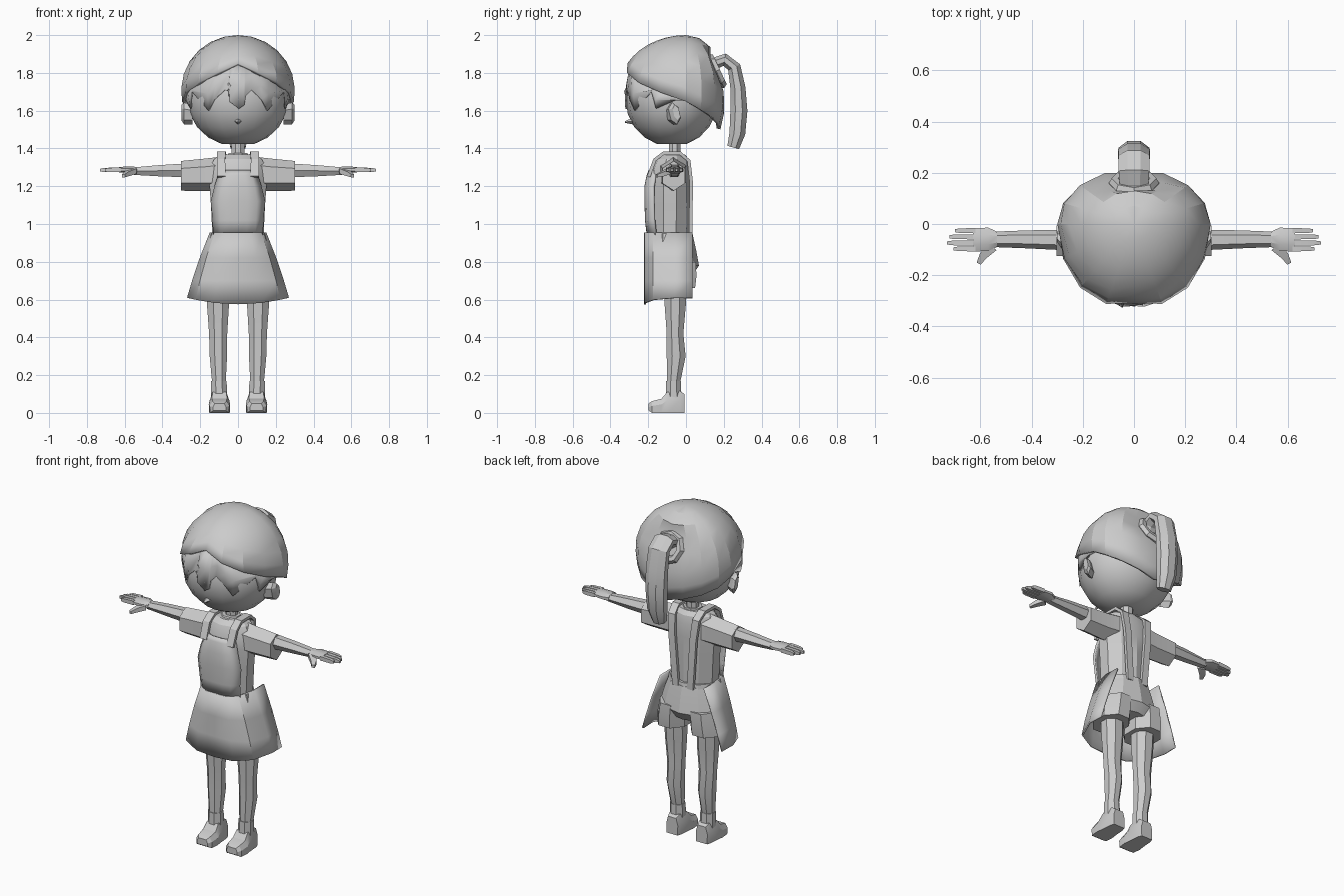
import bpy, bmesh, math
from mathutils import Vector as V

grey = bpy.data.materials.new("light_grey")
grey.diffuse_color = (0.6, 0.6, 0.6, 1)


def make(name, rows, closed=True, caps=True, mirror=False, solid=0, angle=25):
    """Skin a list of point rows into one part."""
    bm = bmesh.new()
    vs = [[bm.verts.new(p) for p in r] for r in rows]
    n = len(rows[0])
    for a, b in zip(vs, vs[1:]):
        for i in range(n if closed else n - 1):
            j = (i + 1) % n
            bm.faces.new((a[i], a[j], b[j], b[i]))
    if closed and caps:
        bm.faces.new(vs[0][::-1])
        bm.faces.new(vs[-1])
    bmesh.ops.remove_doubles(bm, verts=bm.verts[:], dist=1e-5)
    if closed and caps:
        bmesh.ops.recalc_face_normals(bm, faces=bm.faces[:])
    me = bpy.data.meshes.new(name)
    bm.to_mesh(me)
    bm.free()
    me.materials.append(grey)
    ob = bpy.data.objects.new(name, me)
    bpy.context.collection.objects.link(ob)
    bpy.ops.object.select_all(action='DESELECT')
    ob.select_set(True)
    bpy.context.view_layer.objects.active = ob
    bpy.ops.object.shade_smooth_by_angle(angle=math.radians(angle))
    if solid:
        m = ob.modifiers.new("thickness", 'SOLIDIFY')
        m.thickness, m.offset = solid, -1
    if mirror:
        ob.modifiers.new("mirror", 'MIRROR').use_clip = False
    return ob


def ring(c, u, v, n=8, flat=True):
    """n-sided loop around c with half axes u and v."""
    ph, k = (math.pi / n, 1 / math.cos(math.pi / n)) if flat else (0, 1)
    return [V(c) + k * (V(u) * math.cos(ph + 2 * math.pi * i / n)
            + V(v) * math.sin(ph + 2 * math.pi * i / n)) for i in range(n)]


def upright(name, secs, n=8, **kw):
    """Sections (z, x, y, half x, half y)."""
    return make(name, [ring((x, y, z), (a, 0, 0), (0, b, 0), n)
                       for z, x, y, a, b in secs], **kw)


def sideways(name, secs, n=6, flat=False, **kw):
    """Sections (x, y, z, half y, half z) running out along x."""
    return make(name, [ring((x, y, z), (0, a, 0), (0, 0, b), n, flat)
                       for x, y, z, a, b in secs], mirror=True, **kw)


def ribbon(name, path, n, **kw):
    """Sweep in the yz plane: (x, y, z, half width, half thickness)."""
    rows = []
    for i, (x, y, z, w, t) in enumerate(path):
        a, b = path[max(i - 1, 0)], path[min(i + 1, len(path) - 1)]
        d = V((0, b[1] - a[1], b[2] - a[2])).normalized()
        rows.append(ring((x, y, z), (w, 0, 0), V((0, -d.z, d.y)) * t, n))
    return make(name, rows, **kw)


# Head
def skull(a, z, k=1.0):
    s = math.sqrt(max(0, 1 - ((z - 1.66) / 0.25) ** 2)) * k
    return V((0.268 * s * math.sin(a), -0.075 - 0.245 * s * math.cos(a), z))


make("head", [[skull(i * math.pi / 8, 1.66 - 0.25 * math.cos(j * math.pi / 10))
               for i in range(16)] for j in range(1, 10)], angle=35)
make("nose", [ring((0, -0.28, 1.545), (0.022, 0, 0), (0, 0, 0.018), 4, False),
              ring((0, -0.322, 1.54), (0.006, 0, 0), (0, 0, 0.005), 4, False)])
make("ear", [ring((0.24, -0.08, 1.58), (0, 0.022, 0.005), (0, -0.01, 0.045), 6),
             ring((0.285, -0.06, 1.585), (0, 0.026, 0.005), (0, -0.012, 0.05), 6),
             ring((0.3, -0.05, 1.59), (0, 0.016, 0), (0, -0.008, 0.036), 6)], mirror=True)


# Hair cap with a sloping rim and a flattened back
def cap(a, f, k=1.0):
    q = abs(a) / math.pi
    t = math.radians(61 + 90 * q - 15 * q * q) * f
    s = math.sin(t)
    if t > math.pi / 2:
        s = 1 - (1 - s) * 0.5
    c = math.cos(a)
    y = -(0.355 if c > 0 else 0.215) * s * c * k
    z = 1.71 + 0.29 * math.cos(t)
    y = min(y, 0.13 + 0.07 * min(1, max(0, (1.85 - z) / 0.12)))
    return V((0.3 * s * math.sin(a) * k, y, z))


make("hair_cap", [[cap((i - 8) * math.pi / 8, j / 7) for i in range(16)]
                  for j in range(7, -1, -1)], caps=False, solid=0.02, angle=22)

# Fringe with pointed locks
locks = [(-97, 1.66), (-70, 1.61), (-64, 1.70), (-36, 1.60), (-27, 1.66), (-15, 1.71),
         (-9, 1.70), (-10, 1.65), (1, 1.61), (7, 1.63), (9, 1.68), (16, 1.71),
         (27, 1.66), (36, 1.60), (64, 1.70), (70, 1.61), (97, 1.66)]
fringe = [[], [], []]
for deg, z in locks:
    a = math.radians(deg)
    top = cap(a, 0.97, 0.95)
    fringe[0].append(skull(a, z, 1.025))
    fringe[1].append(skull(a, (z + top.z) / 2, 1.035))
    fringe[2].append(top)
make("fringe", fringe, closed=False, solid=0.008, angle=35)

# Ponytail and its tie
ribbon("ponytail", [(0, 0.12, 1.80, 0.04, 0.03), (0, 0.15, 1.85, 0.055, 0.033),
                    (0, 0.205, 1.87, 0.06, 0.033), (0, 0.255, 1.83, 0.06, 0.035),
                    (0, 0.275, 1.72, 0.062, 0.04), (0, 0.28, 1.60, 0.06, 0.045),
                    (0, 0.272, 1.48, 0.055, 0.042), (0, 0.25, 1.405, 0.04, 0.032)], 8)
bpy.ops.mesh.primitive_torus_add(major_segments=8, minor_segments=6, major_radius=0.075,
                                 minor_radius=0.024, location=(0, 0.16, 1.81),
                                 rotation=(math.radians(-65), 0, 0))
tie = bpy.context.object
tie.name = "hair_tie"
tie.data.materials.append(grey)

# Neck, collar and shirt
upright("neck", [(1.33, 0, -0.06, 0.035, 0.03), (1.44, 0, -0.06, 0.033, 0.03)])
upright("collar", [(1.32, 0, -0.075, 0.075, 0.075), (1.375, 0, -0.065, 0.05, 0.045)])
upright("shirt", [(0.92, 0, -0.085, 0.135, 0.10), (1.10, 0, -0.085, 0.143, 0.105),
                  (1.22, 0, -0.085, 0.152, 0.105), (1.30, 0, -0.08, 0.15, 0.10),
                  (1.345, 0, -0.075, 0.125, 0.085), (1.368, 0, -0.07, 0.09, 0.06)], 10)
sideways("sleeve", [(0.10, -0.068, 1.265, 0.068, 0.078), (0.17, -0.068, 1.26, 0.063, 0.075),
                    (0.302, -0.065, 1.255, 0.06, 0.068)], flat=True)

# Arms, hands and fingers
sideways("arm", [(0.28, -0.062, 1.284, 0.04, 0.042), (0.42, -0.06, 1.282, 0.035, 0.034),
                 (0.55, -0.06, 1.28, 0.03, 0.023)])
sideways("palm", [(0.535, -0.06, 1.282, 0.03, 0.020), (0.57, -0.06, 1.287, 0.046, 0.018),
                  (0.63, -0.062, 1.288, 0.045, 0.014)], n=8, flat=True)
for i, (y, tip) in enumerate([(-0.097, 0.705), (-0.074, 0.73), (-0.050, 0.722), (-0.026, 0.70)]):
    sideways("finger_%d" % (i + 1), [(0.62, y, 1.288, 0.010, 0.012),
                                     (tip - 0.02, y, 1.286, 0.009, 0.011),
                                     (tip, y, 1.285, 0.006, 0.007)], n=4, flat=True)
make("thumb", [ring((0.555, -0.09, 1.28), (0.018, 0.012, 0), (0, 0, 0.014), 4),
               ring((0.59, -0.125, 1.265), (0.012, 0.01, 0), (0, 0, 0.012), 4),
               ring((0.607, -0.155, 1.255), (0.008, 0.004, 0), (0, 0, 0.008), 4)], mirror=True)

# Apron bib, straps and waistband
bib = [(0.94, 0.132, -0.208), (1.02, 0.135, -0.217), (1.12, 0.145, -0.22),
       (1.20, 0.125, -0.22), (1.26, 0.105, -0.208), (1.285, 0.09, -0.198)]
make("apron_bib", [[(w * s, y + 0.045 * s ** 4, z) for s in (-1, -0.7, -0.35, 0, 0.35, 0.7, 1)]
                   for z, w, y in bib], closed=False, solid=0.012, angle=35)
ribbon("strap", [(0.088, -0.198, 1.25, 0.022, 0.009), (0.09, -0.165, 1.34, 0.022, 0.009),
                 (0.088, -0.12, 1.374, 0.022, 0.009), (0.086, -0.03, 1.374, 0.022, 0.009),
                 (0.08, 0.015, 1.335, 0.022, 0.009), (0.07, 0.028, 1.22, 0.021, 0.009),
                 (0.048, 0.024, 0.92, 0.02, 0.009)], 4, mirror=True)
upright("waistband", [(0.885, 0, -0.085, 0.157, 0.122), (0.95, 0, -0.085, 0.142, 0.114)], 10)

# Wrap skirt, open at the back
hem = [(0.575, 0.27), (0.70, 0.243), (0.82, 0.203), (0.955, 0.15)]
half = [(0, -0.222), (0.45, -0.22), (0.83, -0.175), (1, -0.06), (0.99, 0.035)]
full = [(-x, y) for x, y in half[:0:-1]] + half
make("skirt", [[(w * x, y, z + (0.035 * x * x if k == 0 else 0)) for x, y in full]
               for k, (z, w) in enumerate(hem)], closed=False, solid=0.01, angle=35)

# Shorts
upright("shorts_seat", [(0.93, 0, -0.075, 0.14, 0.108), (0.86, 0, -0.07, 0.165, 0.118),
                        (0.78, 0, -0.065, 0.185, 0.127), (0.73, 0, -0.07, 0.15, 0.10)], 10)
upright("shorts_leg", [(0.80, 0.10, -0.065, 0.082, 0.118), (0.72, 0.108, -0.06, 0.088, 0.115),
                       (0.66, 0.112, -0.06, 0.09, 0.108)], mirror=True)

# Legs, socks and shoes
upright("leg", [(0.70, 0.108, -0.057, 0.060, 0.060), (0.57, 0.106, -0.057, 0.058, 0.056),
                (0.42, 0.105, -0.058, 0.048, 0.044), (0.30, 0.104, -0.052, 0.046, 0.050),
                (0.16, 0.101, -0.066, 0.036, 0.035)], mirror=True)
upright("sock", [(0.17, 0.101, -0.066, 0.041, 0.039), (0.08, 0.10, -0.066, 0.042, 0.042)],
        mirror=True)
shoe = [(-0.198, 0.035, 0.012, 0.05), (-0.18, 0.052, 0, 0.062), (-0.13, 0.057, 0, 0.075),
        (-0.10, 0.052, 0, 0.11), (-0.03, 0.046, 0, 0.115), (-0.008, 0.038, 0, 0.10)]
make("shoe", [[(0.098 + w * s, y, z) for s, z in
               ((-0.95, lo), (0.95, lo), (1, hi * 0.6), (0.7, hi), (-0.7, hi), (-1, hi * 0.6))]
              for y, w, lo, hi in shoe], mirror=True)
